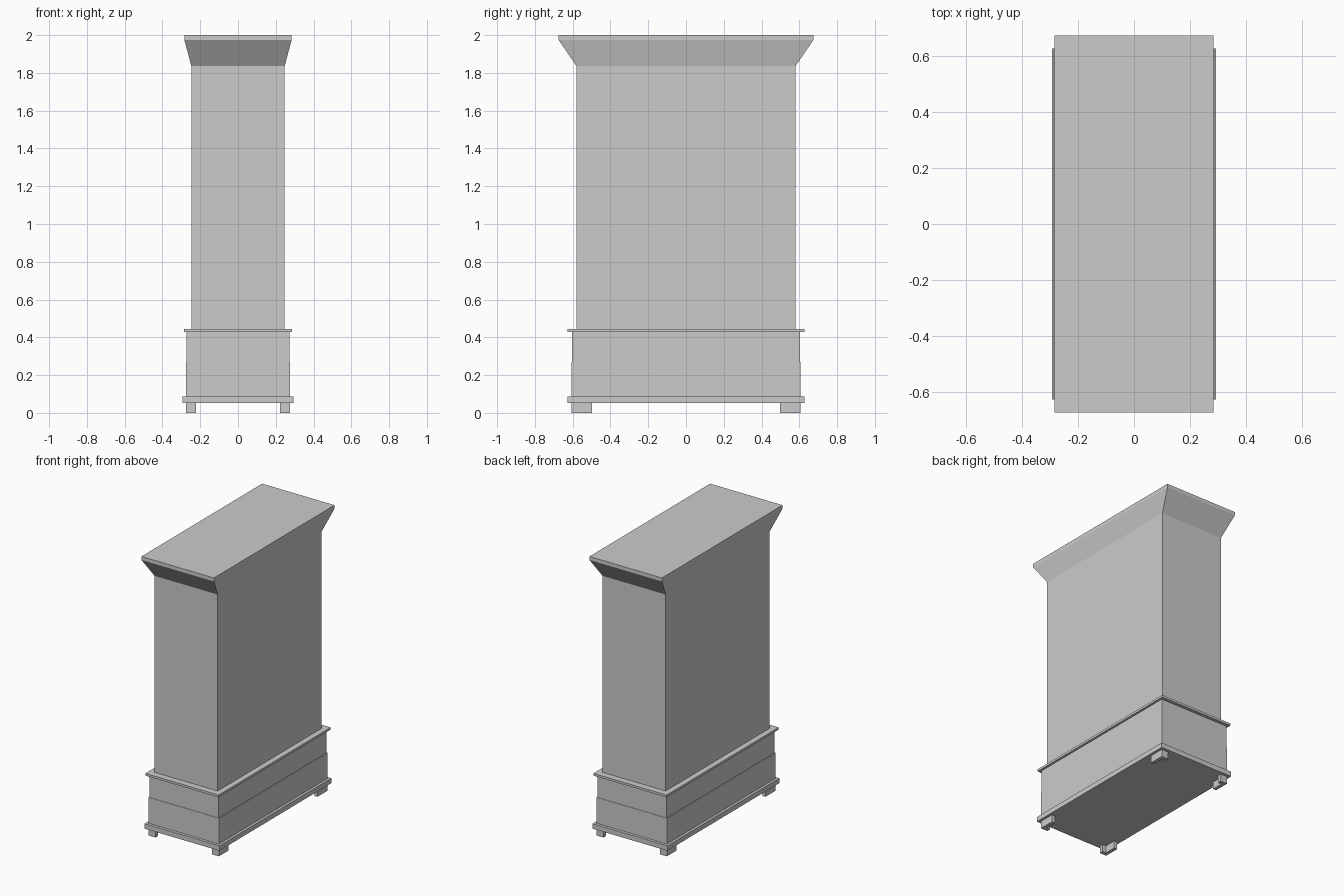
import bpy, bmesh

if "Cube" in bpy.data.objects:
    bpy.data.objects.remove(bpy.data.objects["Cube"])


def mesh_object(name, bm):
    bmesh.ops.recalc_face_normals(bm, faces=bm.faces)
    mesh = bpy.data.meshes.new(name)
    bm.to_mesh(mesh)
    bm.free()
    obj = bpy.data.objects.new(name, mesh)
    bpy.context.collection.objects.link(obj)
    return obj


def stacked(name, sections):
    """Rectangular sections (half x, half y, z) joined into a closed solid."""
    bm = bmesh.new()
    rings = [[bm.verts.new((sx * hx, sy * hy, z))
              for sx, sy in ((-1, -1), (1, -1), (1, 1), (-1, 1))]
             for hx, hy, z in sections]
    for a, b in zip(rings, rings[1:]):
        for i in range(4):
            j = (i + 1) % 4
            bm.faces.new((a[i], a[j], b[j], b[i]))
    bm.faces.new(rings[0][::-1])
    bm.faces.new(rings[-1])
    return mesh_object(name, bm)


def foot(name, sx, sy):
    """L-shaped corner bracket foot."""
    outline = [(0.275, 0.607), (0.222, 0.607), (0.222, 0.58),
               (0.25, 0.58), (0.25, 0.497), (0.275, 0.497)]
    bm = bmesh.new()
    face = bm.faces.new([bm.verts.new((sx * x, sy * y, 0)) for x, y in outline])
    ext = bmesh.ops.extrude_face_region(bm, geom=[face], use_keep_orig=True)
    top = [v for v in ext["geom"] if isinstance(v, bmesh.types.BMVert)]
    bmesh.ops.translate(bm, verts=top, vec=(0, 0, 0.052))
    return mesh_object(name, bm)


# Corner feet
for sx, side in ((-1, "left"), (1, "right")):
    for sy, end in ((-1, "front"), (1, "back")):
        foot(f"{end}_{side}_foot", sx, sy)

# Base moulding, lower chest and its top moulding
stacked("base_moulding", [(0.293, 0.627, 0.052), (0.293, 0.627, 0.087)])
stacked("lower_chest", [(0.275, 0.607, 0.087), (0.275, 0.607, 0.27),
                        (0.272, 0.604, 0.27), (0.272, 0.604, 0.429)])
stacked("waist_moulding", [(0.287, 0.627, 0.429), (0.287, 0.627, 0.445)])

# Upper cabinet with flared crown
stacked("upper_cabinet", [(0.247, 0.58, 0.445), (0.247, 0.58, 1.836),
                          (0.284, 0.675, 1.975), (0.284, 0.675, 2.0)])
